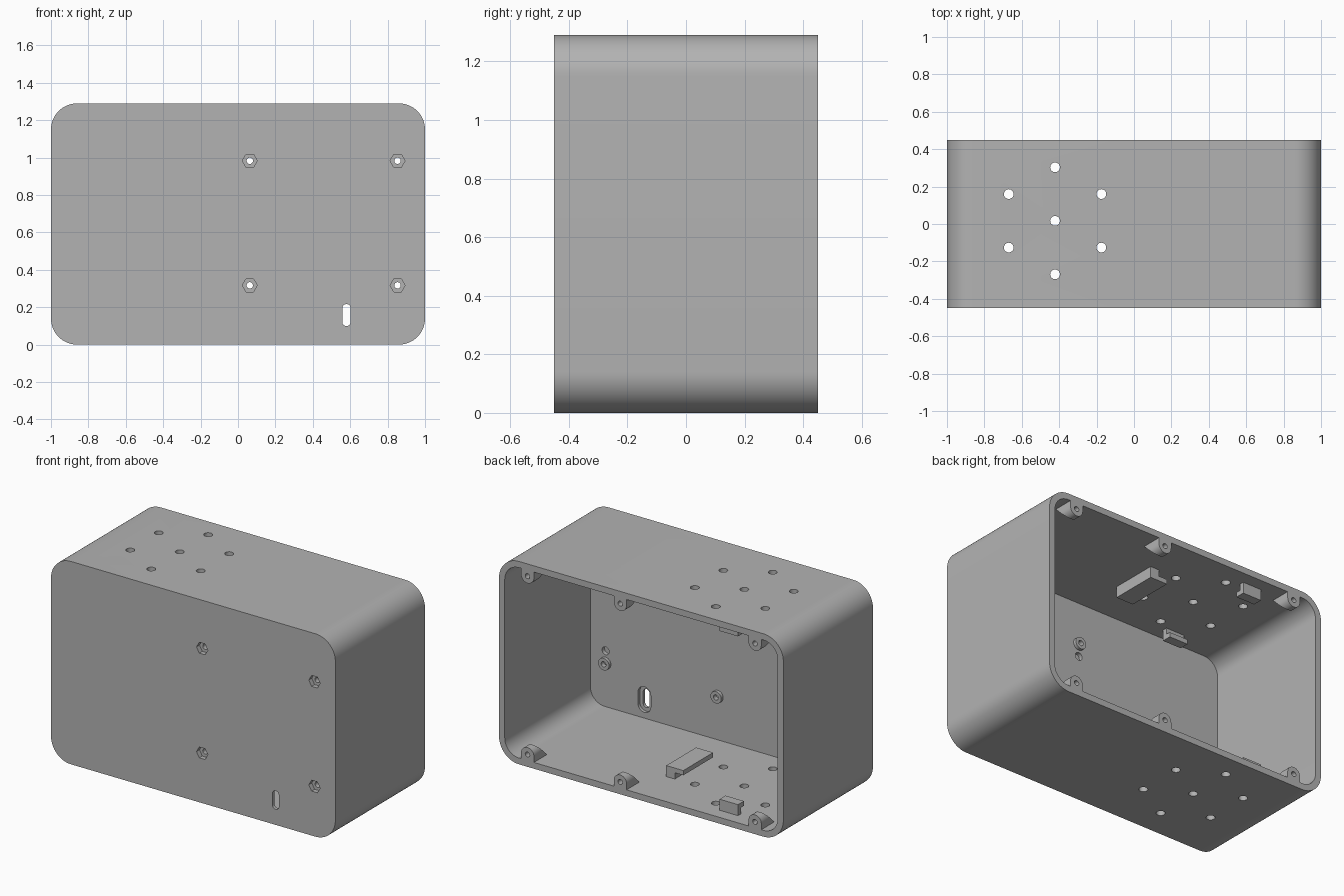
import bpy, bmesh, math
from mathutils import Vector

cube = bpy.data.objects.get("Cube")
if cube:
    bpy.data.objects.remove(cube, do_unlink=True)

WIDTH, DEPTH, HEIGHT, WALL = 2.0, 0.9, 1.29, 0.04
MID = HEIGHT / 2
FRONT, BACK = -DEPTH / 2, DEPTH / 2

grey = bpy.data.materials.new("plain grey")
grey.use_nodes = True
grey.diffuse_color = (0.45, 0.45, 0.45, 1)
grey.node_tree.nodes["Principled BSDF"].inputs["Base Color"].default_value = grey.diffuse_color


def ngon(cx, cy, r, n=24):
    return [(cx + r * math.cos(math.tau * i / n), cy + r * math.sin(math.tau * i / n)) for i in range(n)]


def rounded(cx, cy, w, h, r, steps=14):
    pts = []
    for k, (sx, sy) in enumerate([(1, 1), (-1, 1), (-1, -1), (1, -1)]):
        for i in range(steps + 1):
            a = math.pi / 2 * (k + i / steps)
            pts.append((cx + sx * (w / 2 - r) + r * math.cos(a), cy + sy * (h / 2 - r) + r * math.sin(a)))
    # Drop doubled points where two arcs meet
    return [p for i, p in enumerate(pts) if math.dist(p, pts[i - 1]) > 1e-5]


def prism(name, pts, lo, hi, axis="y", move=None):
    place = {"x": lambda p, t: (t, p[0], p[1]),
             "y": lambda p, t: (p[0], t, p[1]),
             "z": lambda p, t: (p[0], p[1], t)}[axis]
    bm = bmesh.new()
    a = [bm.verts.new(place(p, lo)) for p in pts]
    b = [bm.verts.new(place(p, hi)) for p in pts]
    bm.faces.new(a)
    bm.faces.new(b[::-1])
    for i in range(len(pts)):
        bm.faces.new((a[i - 1], b[i - 1], b[i], a[i]))
    if move:
        for v in bm.verts:
            v.co = move(v.co.copy())
    bmesh.ops.recalc_face_normals(bm, faces=bm.faces[:])
    mesh = bpy.data.meshes.new(name)
    bm.to_mesh(mesh)
    bm.free()
    mesh.materials.append(grey)
    obj = bpy.data.objects.new(name, mesh)
    bpy.context.collection.objects.link(obj)
    return obj


def combine(target, tool, operation):
    mod = target.modifiers.new("combine", "BOOLEAN")
    mod.operation, mod.solver, mod.object = operation, "EXACT", tool
    bpy.context.view_layer.objects.active = target
    bpy.ops.object.modifier_apply(modifier=mod.name)
    bpy.data.objects.remove(tool, do_unlink=True)


def cut(pts, lo, hi, axis="y"):
    combine(case, prism("cutter", pts, lo, hi, axis), "DIFFERENCE")


def flip(co):
    return Vector((co.x, co.y, HEIGHT - co.z))


# Hollow case, open at the back
case = prism("case", rounded(0, MID, WIDTH, HEIGHT, 0.14), FRONT, BACK)
cut(rounded(0, MID, WIDTH - 2 * WALL, HEIGHT - 2 * WALL, 0.10), FRONT + WALL, BACK + 0.1)

# Lid screw bosses with sloped undersides
BOSS_Z, BOSS_R = 0.078, 0.045


def slope(co):
    if co.y < BACK - 0.01:
        co.y += co.z - WALL
    return co


for x in (-0.8, 0.148, 0.8):
    arch = [(x + BOSS_R * math.cos(math.pi * i / 14), BOSS_Z + BOSS_R * math.sin(math.pi * i / 14))
            for i in range(15)]
    arch += [(x - BOSS_R, WALL / 2), (x + BOSS_R, WALL / 2)]
    combine(case, prism("boss", arch, 0.32, BACK, move=slope), "UNION")
    combine(case, prism("boss", arch, 0.32, BACK, move=lambda c: flip(slope(c))), "UNION")
    for z in (BOSS_Z, HEIGHT - BOSS_Z):
        cut(ngon(x, z, 0.016, 16), 0.37, BACK + 0.1)

# Board standoffs with hexagonal nut pockets in the front
for x in (0.063, 0.853):
    for z in (0.317, 0.983):
        combine(case, prism("standoff", ngon(x, z, 0.038), FRONT + 0.02, FRONT + 0.06), "UNION")
        cut(ngon(x, z, 0.04, 6), FRONT - 0.1, FRONT + 0.03)
        cut(ngon(x, z, 0.017), FRONT - 0.1, FRONT + 0.1)

# Blind locating holes beside two standoffs
for x, z in ((0.063, 0.905), (0.853, 0.395)):
    cut(ngon(x, z, 0.025), FRONT + 0.015, FRONT + 0.1)

# Front slot with a wider recess inside
cut(rounded(0.58, 0.158, 0.045, 0.118, 0.0225, 8), FRONT - 0.1, FRONT + 0.1)
cut(rounded(0.58, 0.158, 0.09, 0.163, 0.045, 8), FRONT + 0.02, FRONT + 0.1)

# Ring of vent holes through top and bottom
VENT_X, VENT_Y = -0.422, 0.017
vents = [(VENT_X, VENT_Y)]
vents += ngon(VENT_X, VENT_Y, 0.286, 6)
for i, (x, y) in enumerate(vents):
    if i:  # turn the ring so that a hole points to the back
        x, y = VENT_X - (y - VENT_Y), VENT_Y + (x - VENT_X)
    cut(ngon(x, y, 0.026), -0.1, HEIGHT + 0.1, "z")


# Hooked holding clips on floor and ceiling
def hook(outer, mid, inner):
    return [(outer, WALL / 2), (outer, 0.11), (inner, 0.11), (inner, 0.08), (mid, 0.08), (mid, WALL / 2)]


parts = [case]
for side, move in (("floor", None), ("ceiling", flip)):
    parts.append(prism(side + "_long_clip", hook(0.02, -0.04, -0.10), -0.13, 0.17, "y", move))
    parts.append(prism(side + "_back_clip", hook(0.37, 0.34, 0.31), -0.625, -0.495, "x", move))
    parts.append(prism(side + "_front_clip", hook(-0.335, -0.305, -0.275), -0.625, -0.495, "x", move))

# Smooth rounded walls, keep edges sharp
bpy.ops.object.select_all(action="DESELECT")
for part in parts:
    part.select_set(True)
bpy.context.view_layer.objects.active = case
bpy.ops.object.shade_smooth_by_angle(angle=math.radians(30))
